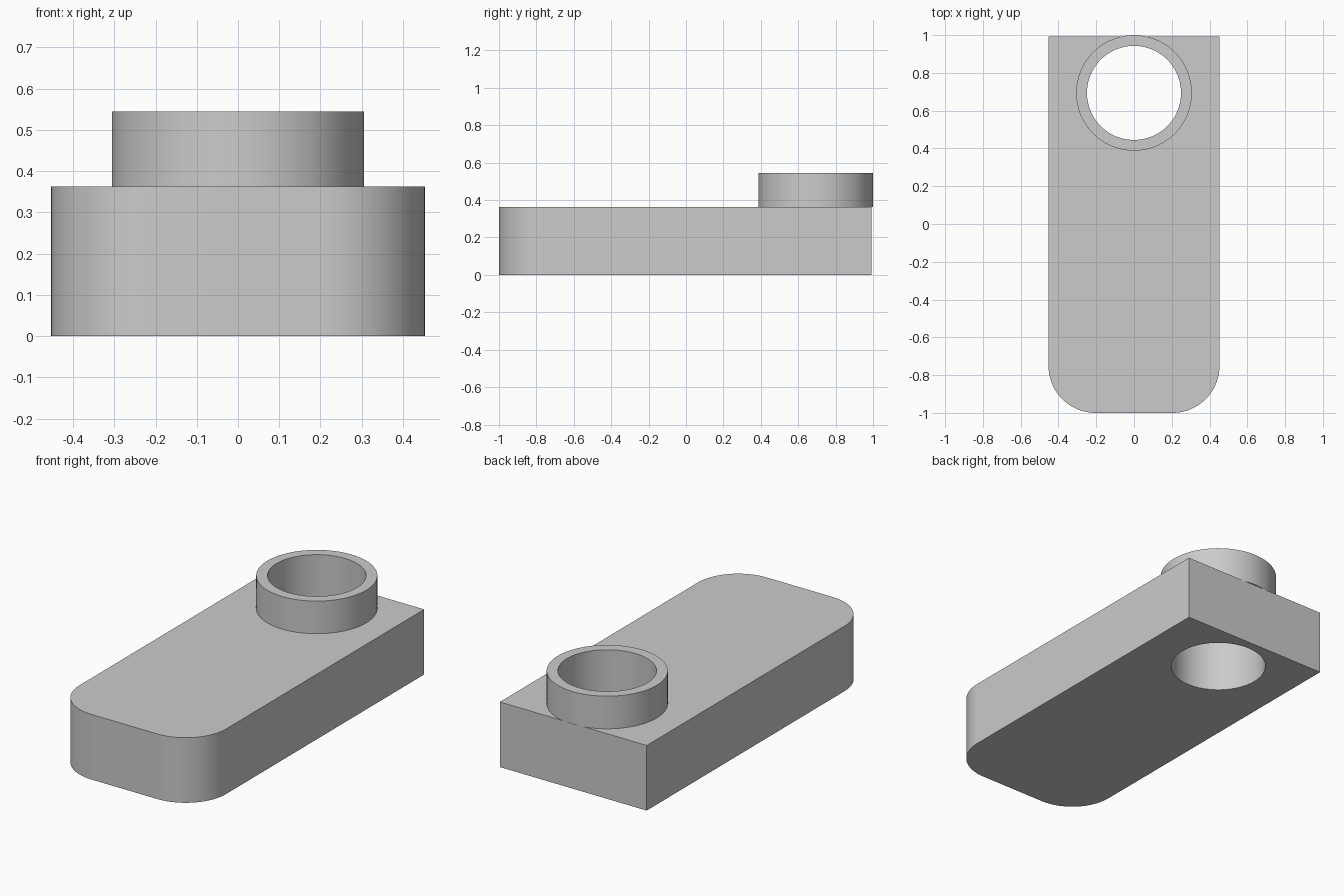
import bpy
import bmesh
from math import cos, sin, pi, radians

cube = bpy.data.objects.get("Cube")
if cube:
    bpy.data.objects.remove(cube, do_unlink=True)

HALF_WIDTH, FRONT, BACK = 0.453, -1.0, 0.993
CORNER = 0.25
BLOCK_TOP, COLLAR_TOP = 0.363, 0.545
HOLE_Y, HOLE_R, COLLAR_R = 0.694, 0.249, 0.306

grey = bpy.data.materials.new("plain grey")
grey.use_nodes = True
colour = (0.6, 0.6, 0.6, 1)
grey.diffuse_color = colour
grey.node_tree.nodes["Principled BSDF"].inputs["Base Color"].default_value = colour


def arc(cx, cy, r, start, end, steps):
    angles = [start + (end - start) * i / steps for i in range(steps + 1)]
    return [(cx + r * cos(a), cy + r * sin(a)) for a in angles]


def circle(r):
    return arc(0, HOLE_Y, r, 0, 2 * pi, 96)[:-1]


def pierced_prism(name, outline, hole, bottom, top):
    """Fill between two outlines, then extrude upwards."""
    bm = bmesh.new()
    for loop in (outline, hole):
        verts = [bm.verts.new((x, y, bottom)) for x, y in loop]
        for a, b in zip(verts, verts[1:] + verts[:1]):
            bm.edges.new((a, b))
    bmesh.ops.triangle_fill(bm, use_beauty=True, edges=bm.edges[:])
    result = bmesh.ops.extrude_face_region(bm, geom=bm.faces[:], use_keep_orig=True)
    for item in result["geom"]:
        if isinstance(item, bmesh.types.BMVert):
            item.co.z = top
    bmesh.ops.recalc_face_normals(bm, faces=bm.faces[:])
    mesh = bpy.data.meshes.new(name)
    bm.to_mesh(mesh)
    bm.free()
    mesh.materials.append(grey)
    obj = bpy.data.objects.new(name, mesh)
    bpy.context.collection.objects.link(obj)
    bpy.ops.object.select_all(action="DESELECT")
    obj.select_set(True)
    bpy.context.view_layer.objects.active = obj
    bpy.ops.object.shade_smooth_by_angle(angle=radians(30))


# Block with square back corners and rounded front corners
inset = HALF_WIDTH - CORNER
block = [(HALF_WIDTH, BACK), (-HALF_WIDTH, BACK)]
block += arc(-inset, FRONT + CORNER, CORNER, pi, 1.5 * pi, 24)
block += arc(inset, FRONT + CORNER, CORNER, 1.5 * pi, 2 * pi, 24)
pierced_prism("block", block, circle(HOLE_R), 0, BLOCK_TOP)

# Raised collar around the through hole
pierced_prism("collar", circle(COLLAR_R), circle(HOLE_R), BLOCK_TOP, COLLAR_TOP)
